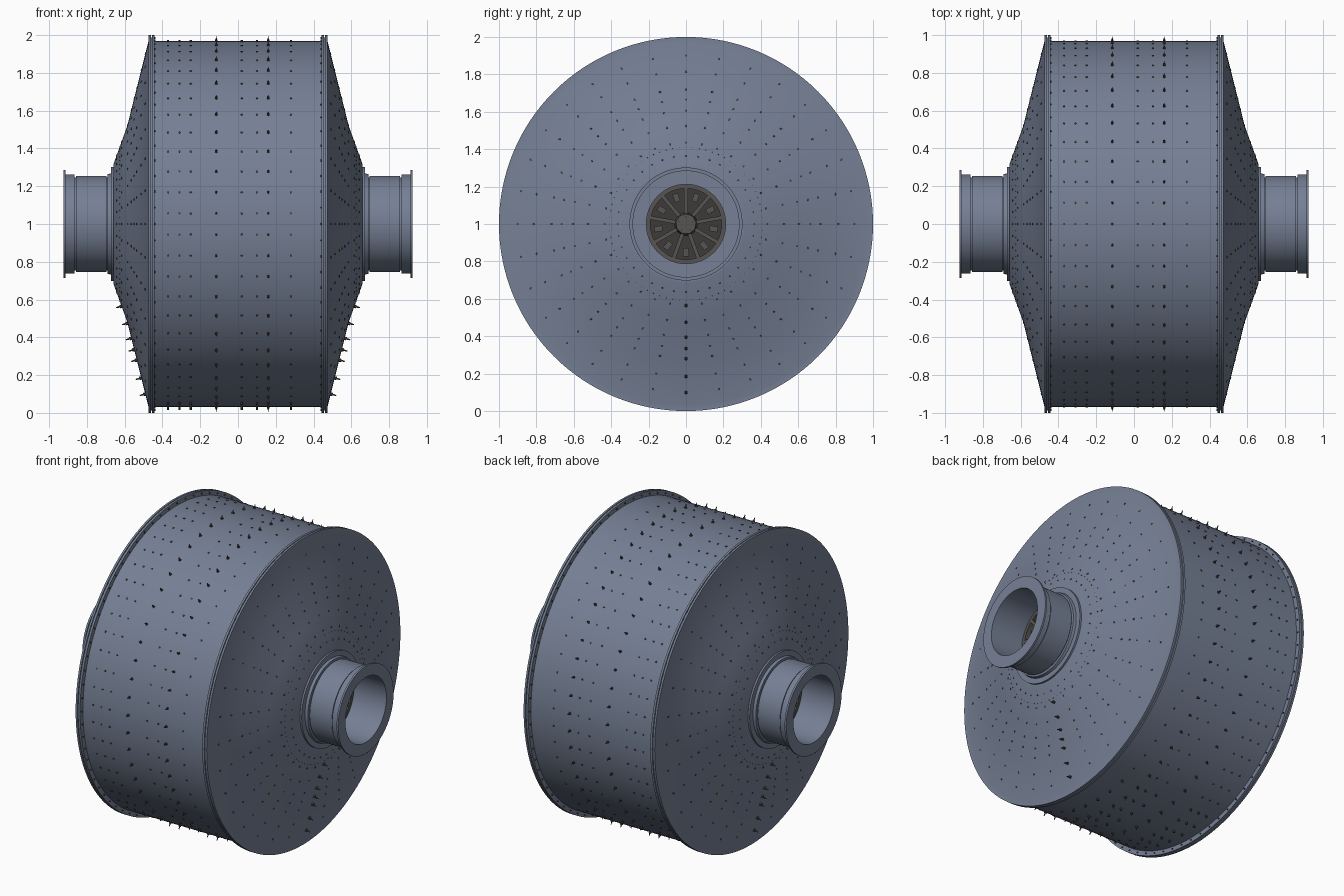
import bpy
import bmesh
from math import cos, sin, pi, radians
from mathutils import Matrix, Vector

cube = bpy.data.objects.get("Cube")
if cube:
    bpy.data.objects.remove(cube, do_unlink=True)

CENTRE = Vector((0, 0, 1))


def material(name, rgb):
    mat = bpy.data.materials.new(name)
    mat.use_nodes = True
    mat.diffuse_color = (*rgb, 1)
    bsdf = mat.node_tree.nodes["Principled BSDF"]
    bsdf.inputs["Base Color"].default_value = (*rgb, 1)
    bsdf.inputs["Roughness"].default_value = 0.6
    return mat


STEEL = material("blue grey steel", (0.18, 0.216, 0.3))
BOLT = material("dark bolt iron", (0.058, 0.053, 0.045))
GRATE = material("worn grate iron", (0.095, 0.09, 0.085))
LINER = material("dark liner", (0.045, 0.043, 0.041))


def finish(bm, name, mat, smooth=False):
    bmesh.ops.recalc_face_normals(bm, faces=bm.faces)
    mesh = bpy.data.meshes.new(name)
    bm.to_mesh(mesh)
    bm.free()
    mesh.materials.append(mat)
    ob = bpy.data.objects.new(name, mesh)
    ob.location = CENTRE
    bpy.context.collection.objects.link(ob)
    if smooth:
        bpy.ops.object.select_all(action="DESELECT")
        ob.select_set(True)
        bpy.context.view_layer.objects.active = ob
        bpy.ops.object.shade_smooth_by_angle(angle=radians(22))
    return ob


def lathe(name, profile, mat, steps=128, side=1):
    """Revolve a closed (x, radius) outline around the x axis."""
    bm = bmesh.new()
    verts = [bm.verts.new((side * x, 0, r)) for x, r in profile]
    edges = [bm.edges.new((v, verts[i - 1])) for i, v in enumerate(verts)]
    bmesh.ops.spin(bm, geom=verts + edges, cent=(0, 0, 0), axis=(1, 0, 0),
                   angle=2 * pi, steps=steps, use_merge=True)
    bmesh.ops.remove_doubles(bm, verts=bm.verts, dist=0.0001)
    return finish(bm, name, mat, True)


def stud(bm, pos, normal, radius, height, taper=1.0):
    """Short six-sided peg standing on a surface."""
    rot = normal.to_track_quat("Z", "Y").to_matrix().to_4x4()
    mid = Matrix.Translation(pos + normal * (height / 2 - 0.003))
    bmesh.ops.create_cone(bm, cap_ends=True, segments=6, radius1=radius,
                          radius2=radius * taper, depth=height + 0.006,
                          matrix=mid @ rot)


def around(count):
    for i in range(count):
        a = 2 * pi * i / count
        yield Vector((0, sin(a), cos(a)))


# Drum with its girth flanges, hollow inside
RIM = [(0.442, 0.97), (0.442, 1.0), (0.456, 1.0), (0.456, 0.93)]
lathe("drum_shell", RIM + [(-x, r) for x, r in reversed(RIM)], STEEL)

# Conical heads and end necks
HEAD = [(0.474, 0.968), (0.53, 0.745), (0.586, 0.52), (0.66, 0.315)]
NECK = [(0.66, 0.302), (0.672, 0.302), (0.672, 0.268), (0.69, 0.264),
        (0.69, 0.247), (0.697, 0.247), (0.697, 0.255), (0.857, 0.255),
        (0.857, 0.246), (0.865, 0.246), (0.865, 0.263), (0.913, 0.263),
        (0.913, 0.286), (0.925, 0.286), (0.925, 0.212)]
ENDS = ((1, "left"), (-1, "right"))
for side, label in ENDS:
    outline = ([(0.456, 0.93), (0.456, 0.988), (0.461, 0.988), (0.461, 1.0),
                (0.474, 1.0)] + HEAD + NECK + [(0.6, 0.212), (0.54, 0.5)])
    lathe(label + "_head", outline, STEEL, side=side)


def head_x(radius):
    for (x0, r0), (x1, r1) in zip(HEAD, HEAD[1:]):
        if r1 <= radius <= r0:
            return x0 + (x1 - x0) * (r0 - radius) / (r0 - r1)
    return HEAD[-1][0]


# Shell bolts: small rows, with two rows of tall tapered studs
bm = bmesh.new()
TALL = (-0.115, 0.16)
for x in (-0.37, -0.31, -0.25, -0.115, 0.02, 0.10, 0.16, 0.28):
    for d in around(54):
        pos = d * 0.97 + Vector((x, 0, 0))
        if x in TALL:
            stud(bm, pos, d, 0.0085, 0.007)
            stud(bm, pos, d, 0.0055, 0.024, 0.35)
        else:
            low = d.z < -0.97
            stud(bm, pos, d, 0.0064, 0.014 if low else 0.003)
finish(bm, "shell_bolts", BOLT)

# Flange bolts on the drum side of each girth flange
for side, label in ENDS:
    bm = bmesh.new()
    for d in around(72):
        stud(bm, d * 0.985 + Vector((side * 0.442, 0, 0)),
             Vector((-side, 0, 0)), 0.005, 0.005)
    finish(bm, label + "_flange_bolts", BOLT)

# Head bolts: rings of small bolts with long studs down the lowest spoke
for side, label in ENDS:
    bm = bmesh.new()
    for radius in (0.9, 0.815, 0.72, 0.665, 0.605, 0.525, 0.435):
        for d in around(32):
            pos = d * radius + Vector((side * head_x(radius), 0, 0))
            normal = (d * 0.28 + Vector((side, 0, 0))).normalized()
            if d.z < -0.99:
                stud(bm, pos, normal, 0.009, 0.01)
                stud(bm, pos, normal, 0.006, 0.03, 0.5)
            else:
                stud(bm, pos, normal, 0.0064, 0.002)
    for radius, count, size in ((0.365, 36, 0.0055), (0.41, 72, 0.0025)):
        for d in around(count):
            pos = d * radius + Vector((side * head_x(radius), 0, 0))
            normal = (d * 0.35 + Vector((side, 0, 0))).normalized()
            stud(bm, pos, normal, size, 0.002)
    finish(bm, label + "_head_bolts", BOLT)

# Grate inside each neck: backing, rim, hub, spokes and blocks
for side, label in ENDS:
    lathe(label + "_grate_backing", [(0.62, 0.0), (0.64, 0.0), (0.64, 0.22),
                                     (0.62, 0.22)], LINER, 48, side)
    lathe(label + "_grate_rim", [(0.64, 0.19), (0.69, 0.19), (0.69, 0.213),
                                 (0.64, 0.213)], GRATE, 48, side)
    lathe(label + "_grate_hub", [(0.64, 0.0), (0.71, 0.0), (0.71, 0.055),
                                 (0.64, 0.065)], GRATE, 9, side)

    bm = bmesh.new()
    for i in range(9):
        spoke = Matrix.LocRotScale((side * 0.665, 0, 0.125), None, (0.05, 0.02, 0.15))
        block = Matrix.LocRotScale((side * 0.65, 0, 0.15), None, (0.04, 0.03, 0.045))
        for part, step in ((spoke, i), (block, i + 0.5)):
            turn = Matrix.Rotation(2 * pi * step / 9, 4, "X")
            bmesh.ops.create_cube(bm, size=1, matrix=turn @ part)
    finish(bm, label + "_grate_spokes", GRATE)

    bm = bmesh.new()
    for d in around(5):
        stud(bm, d * 0.038 + Vector((side * 0.71, 0, 0)), Vector((side, 0, 0)),
             0.005, 0.005)
    finish(bm, label + "_hub_bolts", BOLT)
